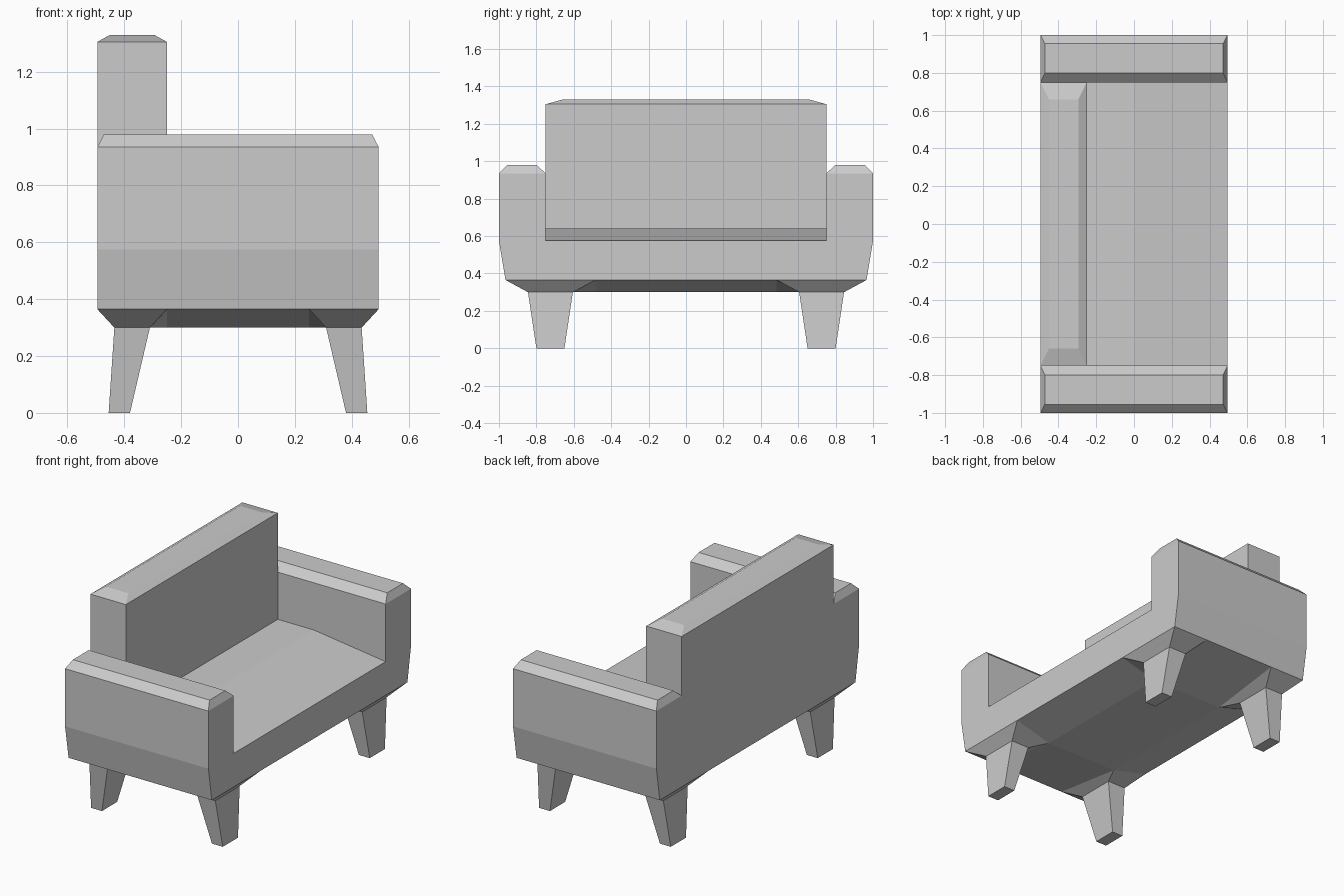
import bpy

if "Cube" in bpy.data.objects:
    bpy.data.objects.remove(bpy.data.objects["Cube"])

X = 0.495          # half depth
SEAT_Z = 0.575     # height where arms, seat and back meet the base


def make(name, verts, faces):
    me = bpy.data.meshes.new(name)
    me.from_pydata(verts, [], faces)
    me.update()
    ob = bpy.data.objects.new(name, me)
    bpy.context.collection.objects.link(ob)
    return ob


def loft(rings, bottom=False, top=False):
    """Rectangular sections (x0, x1, y0, y1, z) joined from the bottom up."""
    verts, faces = [], []
    for x0, x1, y0, y1, z in rings:
        verts += [(x0, y0, z), (x1, y0, z), (x1, y1, z), (x0, y1, z)]
    for r in range(len(rings) - 1):
        a = 4 * r
        for i in range(4):
            j = (i + 1) % 4
            faces.append((a + i, a + j, a + 4 + j, a + 4 + i))
    if bottom:
        faces.append((3, 2, 1, 0))
    if top:
        n = len(verts)
        faces.append((n - 4, n - 3, n - 2, n - 1))
    return verts, faces


def rect(cx, cy, hx, hy, z):
    return (cx - hx, cx + hx, cy - hy, cy + hy, z)


# Base: tapered frame plus a sunken-edge underside, corner cells left for the legs
verts, faces = loft([(-X, X, -0.965, 0.965, 0.365), (-X, X, -1, 1, SEAT_Z)])
start = len(verts)
for j, y in enumerate((-0.965, -0.485, 0.485, 0.965)):
    for i, x in enumerate((-X, -0.25, 0.25, X)):
        inner = i in (1, 2) and j in (1, 2)
        verts.append((x, y, 0.3 if inner else 0.365))
for j in range(3):
    for i in range(3):
        if i == 1 or j == 1:
            a = start + 4 * j + i
            faces.append((a, a + 4, a + 5, a + 1))
make("base", verts, faces)

# Legs: tapered, splayed, flaring into the underside
for sx, depth in ((1, "front"), (-1, "back")):
    for sy, side in ((1, "right"), (-1, "left")):
        verts, faces = loft([
            rect(0.4175 * sx, 0.725 * sy, 0.0375, 0.075, 0),
            rect(0.3725 * sx, 0.725 * sy, 0.0625, 0.12, 0.3),
            rect(0.3725 * sx, 0.725 * sy, 0.1225, 0.24, 0.365)], bottom=True)
        # inner corner of the flare meets the lower underside panel
        verts = [(x, y, 0.3) if abs(x) < 0.28 and abs(y) < 0.5 else (x, y, z)
                 for x, y, z in verts]
        make(f"{depth}_{side}_leg", verts, faces)

# Arms with bevelled tops
for s, side in ((1, "right"), (-1, "left")):
    make(f"{side}_arm", *loft([
        rect(0, 0.875 * s, X, 0.125, SEAT_Z),
        rect(0, 0.875 * s, X, 0.125, 0.935),
        rect(0, 0.877 * s, 0.472, 0.078, 0.98)], top=True))

# Backrest with bevelled top
make("backrest", *loft([
    (-X, -0.25, -0.75, 0.75, SEAT_Z),
    (-X, -0.25, -0.75, 0.75, 1.305),
    (-0.45, -0.295, -0.66, 0.66, 1.33)], top=True))

# Seat: flat at the back, sloping down to the front edge
verts = [(x, y, z) for x, z in ((-0.25, 0.64), (0, 0.64), (X, SEAT_Z))
         for y in (-0.75, 0.75)]
make("seat", verts, [(0, 2, 3, 1), (2, 4, 5, 3)])
